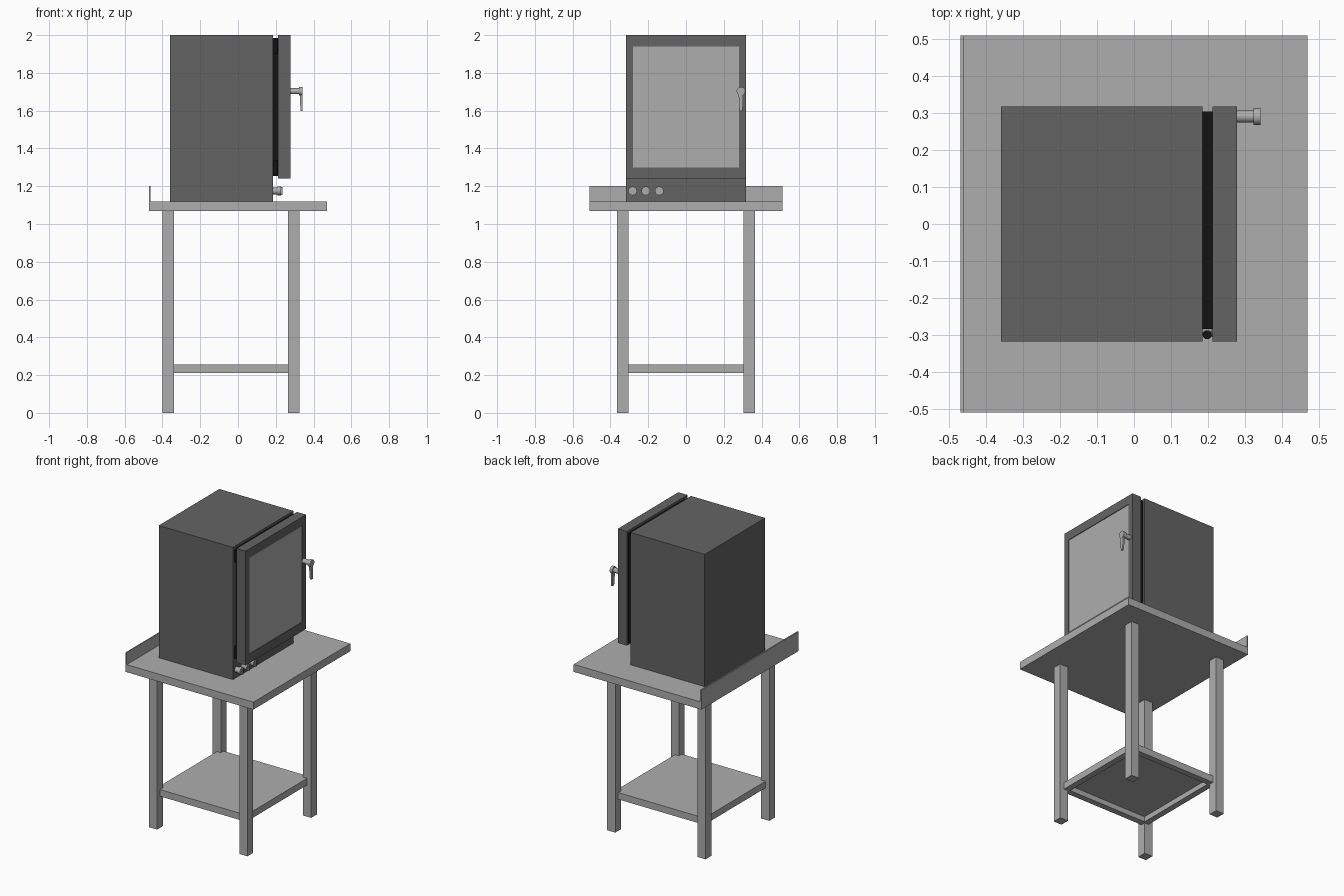
import bpy, bmesh, math
from mathutils import Matrix, Vector

old = bpy.data.objects.get("Cube")
if old:
    bpy.data.objects.remove(old, do_unlink=True)


def material(name, value):
    m = bpy.data.materials.new(name)
    m.use_nodes = True
    col = (value, value, value, 1)
    m.diffuse_color = col
    m.node_tree.nodes["Principled BSDF"].inputs["Base Color"].default_value = col
    return m


STEEL = material("light steel", 0.42)
DARK = material("dark grey enamel", 0.127)
BLACK = material("black rubber", 0.006)


def finish(name, bm, mat):
    bmesh.ops.recalc_face_normals(bm, faces=bm.faces)
    me = bpy.data.meshes.new(name)
    bm.to_mesh(me)
    bm.free()
    me.materials.append(mat)
    ob = bpy.data.objects.new(name, me)
    bpy.context.collection.objects.link(ob)
    return ob


def add_box(bm, x, y, z):
    size = Vector((x[1] - x[0], y[1] - y[0], z[1] - z[0]))
    mid = Vector((x[0] + x[1], y[0] + y[1], z[0] + z[1])) / 2
    mat = Matrix.Translation(mid) @ Matrix.Diagonal(size).to_4x4()
    return bmesh.ops.create_cube(bm, size=1, matrix=mat)["verts"]


def box(name, x, y, z, mat):
    bm = bmesh.new()
    add_box(bm, x, y, z)
    return finish(name, bm, mat)


def add_rod(bm, start, end, r1, r2=None, sides=24):
    a, b = Vector(start), Vector(end)
    rot = (b - a).to_track_quat('Z', 'Y').to_matrix().to_4x4()
    bmesh.ops.create_cone(bm, cap_ends=True, segments=sides, radius1=r1,
                          radius2=r1 if r2 is None else r2, depth=(b - a).length,
                          matrix=Matrix.Translation((a + b) / 2) @ rot)


def smooth(ob):
    bpy.ops.object.select_all(action='DESELECT')
    ob.select_set(True)
    bpy.context.view_layer.objects.active = ob
    bpy.ops.object.shade_smooth_by_angle(angle=math.radians(35))


# Table: top, raised rear lip and four legs
box("table_top", (-0.47, 0.47), (-0.51, 0.51), (1.07, 1.12), STEEL)
box("table_rear_lip", (-0.47, -0.462), (-0.51, 0.51), (1.12, 1.20), STEEL)
for xn, x in (("rear", -0.40), ("front", 0.265)):
    for yn, y in (("left", -0.365), ("right", 0.305)):
        box(f"{xn}_{yn}_leg", (x, x + 0.06), (y, y + 0.06), (0, 1.07), STEEL)

# Lower shelf: thin sheet on a rim of four rails
X0, X1, Y, RAIL = -0.37, 0.295, 0.335, 0.04
box("shelf_sheet", (X0 + RAIL, X1 - RAIL), (-Y + RAIL, Y - RAIL), (0.245, 0.255), STEEL)
bm = bmesh.new()
for s in (-1, 1):
    add_box(bm, (X0, X1), sorted((s * Y, s * (Y - RAIL))), (0.21, 0.255))
for x in (X0, X1 - RAIL):
    add_box(bm, (x, x + RAIL), (-Y + RAIL, Y - RAIL), (0.21, 0.255))
finish("shelf_rails", bm, STEEL)

# Oven body, door seal and hinges
box("oven_body", (-0.36, 0.185), (-0.318, 0.318), (1.12, 2.0), DARK)
box("door_seal", (0.185, 0.212), (-0.285, 0.305), (1.255, 1.985), BLACK)
bm = bmesh.new()
for z in (1.26, 1.90):
    add_rod(bm, (0.198, -0.30, z), (0.198, -0.30, z + 0.08), 0.012)
smooth(finish("door_hinges", bm, BLACK))

# Door with a recessed window pane
bm = bmesh.new()
add_box(bm, (0.212, 0.279), (-0.318, 0.318), (1.24, 2.0))
bm.normal_update()
pane = max(bm.faces, key=lambda f: f.calc_center_median().x)
bmesh.ops.inset_region(bm, faces=[pane], thickness=0.054)
for v in pane.verts:
    v.co.z = 1.30 if v.co.z < 1.6 else 1.94
ext = bmesh.ops.extrude_face_region(bm, geom=[pane])
for g in ext["geom"]:
    if isinstance(g, bmesh.types.BMVert):
        g.co.x -= 0.004
    elif isinstance(g, bmesh.types.BMFace):
        g.material_index = 1
if pane.is_valid:
    bm.faces.remove(pane)
door = finish("door", bm, DARK)
door.data.materials.append(STEEL)

# Door handle: stem, round head and drooping lever
HY, HZ = 0.291, 1.703
bm = bmesh.new()
add_rod(bm, (0.279, HY, HZ), (0.326, HY, HZ), 0.016)
add_rod(bm, (0.323, HY, HZ), (0.342, HY, HZ), 0.023)
lever = add_box(bm, (0.326, 0.341), (HY - 0.013, HY + 0.013), (1.597, HZ))
for v in lever:
    if v.co.z < 1.65:
        v.co.y = HY + (v.co.y - HY) * 0.65
        v.co.x = max(v.co.x, 0.331)
smooth(finish("door_handle", bm, STEEL))

# Control knobs: shaft, disc and grip bar
for i, y in enumerate((-0.283, -0.213, -0.142)):
    bm = bmesh.new()
    add_rod(bm, (0.185, y, 1.175), (0.215, y, 1.175), 0.018)
    add_rod(bm, (0.210, y, 1.175), (0.228, y, 1.175), 0.023)
    add_box(bm, (0.226, 0.235), (y - 0.006, y + 0.006), (1.154, 1.196))
    smooth(finish(f"control_knob_{i + 1}", bm, STEEL))
